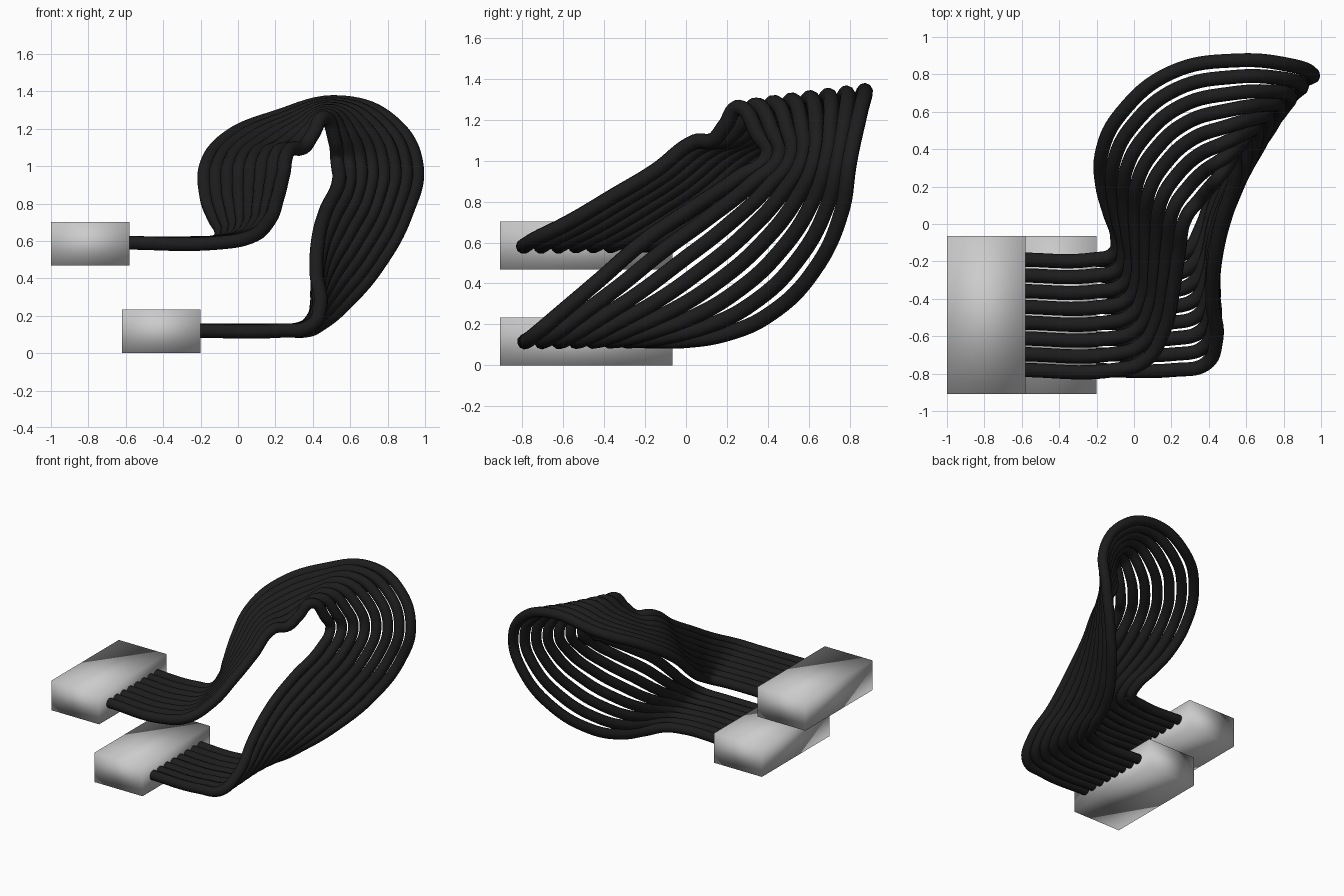
import bpy
from mathutils import Vector

if "Cube" in bpy.data.objects:
    bpy.data.objects.remove(bpy.data.objects["Cube"])

WIRES, RADIUS = 8, 0.038

# Edge wires of the ribbon: (inner edge point, outer edge point) along its length
RIBBON = [
    ((-.62, -.78, .59), (-.62, -.19, .59)),
    ((-.10, -.78, .59), (-.22, -.19, .59)),
    ((.06, -.73, .62), (-.11, -.16, .60)),
    ((.16, -.57, .70), (-.09, -.07, .65)),
    ((.21, -.35, .83), (-.13, .06, .73)),
    ((.24, -.15, .95), (-.17, .21, .84)),
    ((.28, .04, 1.09), (-.17, .39, 1.00)),
    ((.35, .13, 1.10), (-.07, .59, 1.14)),
    ((.40, .19, 1.17), (.20, .81, 1.26)),
    ((.46, .26, 1.26), (.56, .875, 1.34)),
    ((.52, .35, 1.13), (.83, .85, 1.23)),
    ((.53, .40, 1.03), (.955, .80, 1.00)),
    ((.54, .26, .92), (.90, .76, .75)),
    ((.47, .02, .76), (.75, .63, .47)),
    ((.43, -.20, .61), (.56, .41, .25)),
    ((.42, -.42, .42), (.44, .20, .155)),
    ((.44, -.62, .25), (.36, -.02, .12)),
    ((.38, -.75, .14), (.29, -.14, .12)),
    ((.22, -.78, .12), (.18, -.19, .12)),
    ((-.24, -.78, .12), (-.24, -.19, .12)),
]

black = bpy.data.materials.new("black_rubber")
black.diffuse_color = (0.012, 0.012, 0.012, 1)
black.use_nodes = True
black.node_tree.nodes["Principled BSDF"].inputs["Base Color"].default_value = black.diffuse_color


def connector(name, x, z):
    """Smooth-shaded block at the end of the ribbon."""
    bpy.ops.mesh.primitive_cube_add(size=1, location=(x, -.4875, z))
    ob = bpy.context.object
    ob.name = name
    ob.scale = (.42, .845, .234)
    bpy.ops.object.transform_apply(location=False, rotation=False, scale=True)
    bpy.ops.object.shade_smooth()


def wire(name, t):
    """Round wire interpolated between the two edges of the ribbon."""
    pts = [Vector(a).lerp(Vector(b), t) for a, b in RIBBON]
    cu = bpy.data.curves.new(name, 'CURVE')
    cu.dimensions = '3D'
    cu.bevel_depth = RADIUS
    cu.bevel_resolution = 3
    cu.resolution_u = 8
    cu.use_fill_caps = True
    sp = cu.splines.new('BEZIER')
    sp.bezier_points.add(len(pts) - 1)
    for bp, p in zip(sp.bezier_points, pts):
        bp.co = p
        bp.handle_left_type = bp.handle_right_type = 'AUTO'
    cu.materials.append(black)
    ob = bpy.data.objects.new(name, cu)
    bpy.context.collection.objects.link(ob)
    bpy.ops.object.select_all(action='DESELECT')
    ob.select_set(True)
    bpy.context.view_layer.objects.active = ob
    bpy.ops.object.convert(target='MESH')
    bpy.ops.object.shade_smooth()


# Connectors
connector("upper_connector", -.79, .585)
connector("lower_connector", -.41, .117)

# Ribbon of parallel wires
for i in range(WIRES):
    wire(f"ribbon_wire_{i + 1}", i / (WIRES - 1))
